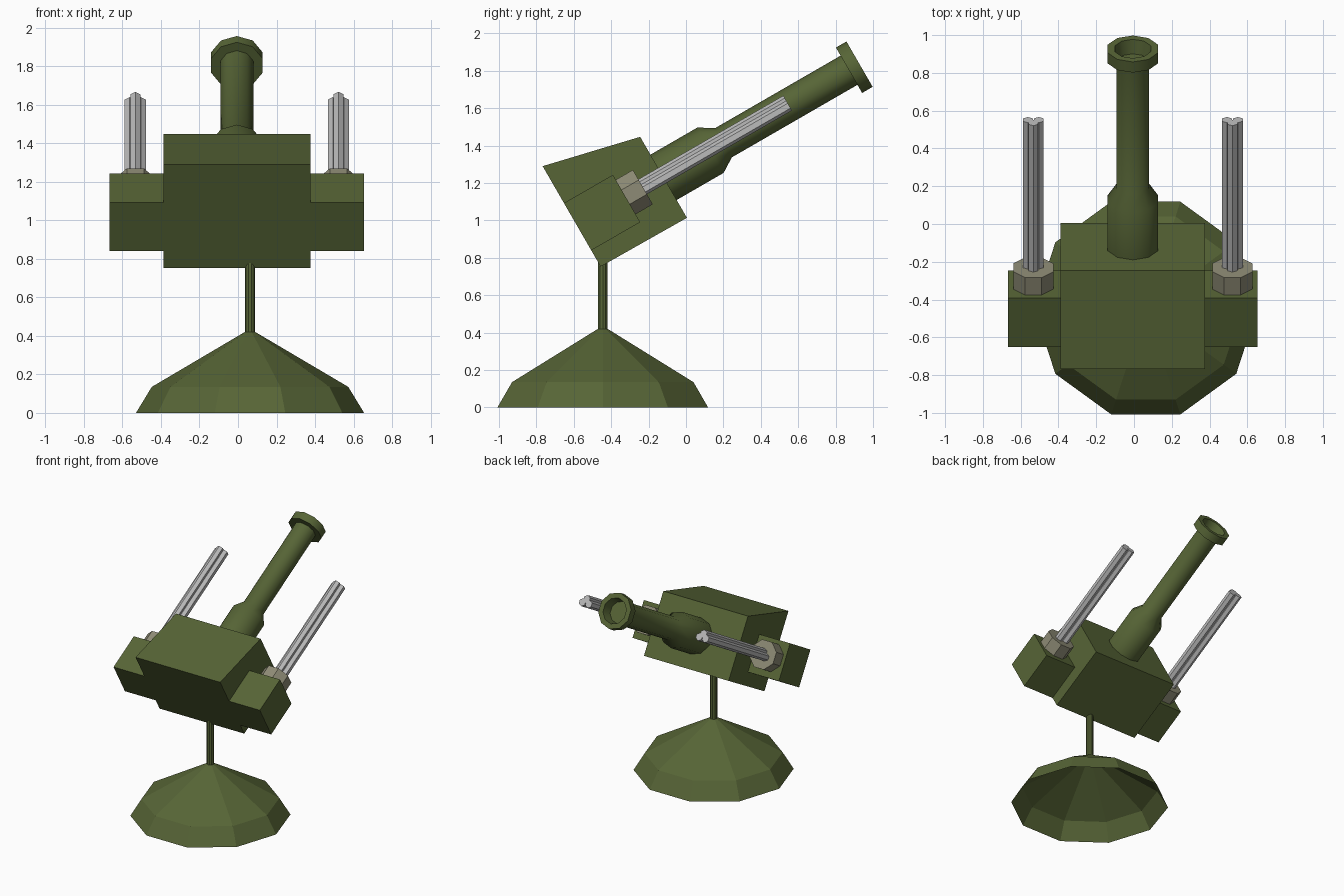
import bpy, bmesh, math
from mathutils import Matrix, Vector

if "Cube" in bpy.data.objects:
    bpy.data.objects.remove(bpy.data.objects["Cube"])


def material(name, rgb):
    m = bpy.data.materials.new(name)
    m.diffuse_color = (*rgb, 1)
    m.use_nodes = True
    m.node_tree.nodes["Principled BSDF"].inputs["Base Color"].default_value = m.diffuse_color
    return m


OLIVE = material("olive green", (0.095, 0.130, 0.037))
GREY = material("light steel", (0.50, 0.50, 0.50))
KHAKI = material("khaki grey", (0.27, 0.26, 0.18))

# Gun frame: local y runs along the barrel, local z is across it
GUN = Matrix.Translation((-0.006, -0.12, 1.23)) @ Matrix.Rotation(math.radians(30), 4, 'X')
BASE = Matrix.Translation((0.0625, -0.445, 0)) @ Matrix.Rotation(math.radians(90), 4, 'X')


def make(name, bm, mat, frame, recalc=True):
    if recalc:
        bmesh.ops.recalc_face_normals(bm, faces=bm.faces)
    bm.transform(frame)
    me = bpy.data.meshes.new(name)
    bm.to_mesh(me)
    bm.free()
    me.materials.append(mat)
    ob = bpy.data.objects.new(name, me)
    bpy.context.collection.objects.link(ob)
    return ob


def lathe(name, rings, sides, mat, frame, turn=0.0, caps=(True, True)):
    """Rings of (radius, distance along local y), joined by quads."""
    bm = bmesh.new()
    loops = []
    for r, t in rings:
        angles = [turn + 2 * math.pi * i / sides for i in range(sides)]
        loops.append([bm.verts.new((r * math.sin(a), t, r * math.cos(a))) for a in angles])
    for a, b in zip(loops, loops[1:]):
        for i in range(sides):
            j = (i + 1) % sides
            bm.faces.new((a[i], a[j], b[j], b[i]))
    if caps[0]:
        bm.faces.new(loops[0])
    if caps[1]:
        bm.faces.new(loops[-1])
    return make(name, bm, mat, frame)


def prism(name, profile, x0, x1, mat, frame):
    """Side profile of (y, z) points, extruded from x0 to x1."""
    bm = bmesh.new()
    face = bm.faces.new([bm.verts.new((x0, y, z)) for y, z in profile])
    out = bmesh.ops.extrude_face_region(bm, geom=[face])
    verts = [v for v in out["geom"] if isinstance(v, bmesh.types.BMVert)]
    bmesh.ops.translate(bm, verts=verts, vec=Vector((x1 - x0, 0, 0)))
    return make(name, bm, mat, frame)


# Hollow faceted foot and its post
UP = Matrix.Translation((0.0625, -0.445, 0)) @ Matrix.Rotation(math.pi / 2, 4, 'X')
lathe("foot", [(0.592, 0), (0.51, 0.135), (0.027, 0.42)], 10, OLIVE, UP,
      turn=math.pi / 2, caps=(False, False))
lathe("post", [(0.027, 0.42), (0.027, 0.90)], 10, OLIVE, UP, turn=math.pi / 2)

# Main housing with a sloped roof
prism("housing", [(0, -0.25), (0, 0.25), (-0.53, 0.375), (-0.53, -0.245)],
      -0.382, 0.382, OLIVE, GUN)

# Main barrel: thick sleeve, tube, muzzle ring and bore
barrel = lathe("barrel", [(0.14, -0.02), (0.14, 0.29), (0.09, 0.37), (0.09, 1.145), (0.14, 1.145),
                          (0.14, 1.21), (0.10, 1.21), (0.085, 1.13)], 10, OLIVE, GUN)
bpy.context.view_layer.objects.active = barrel
barrel.select_set(True)
bpy.ops.object.shade_smooth_by_angle(angle=math.radians(38))

# Side pods, each with a collar and a cluster of three thin barrels
for side, s in (("left", -1), ("right", 1)):
    prism(side + "_pod", [(-0.228, -0.145), (-0.228, 0.147), (-0.53, 0.147), (-0.53, -0.145)],
          s * 0.382, s * 0.66, OLIVE, GUN)
    axis = GUN @ Matrix.Translation((s * 0.527, 0, 0.01))
    lathe(side + "_collar", [(0.115, -0.235), (0.115, -0.122)], 8, KHAKI, axis, turn=math.pi / 8)
    for n, (x, z) in enumerate(((0, 0.018), (-0.029, -0.014), (0.029, -0.014))):
        lathe(f"{side}_thin_barrel_{n + 1}", [(0.030, -0.15), (0.030, 0.773)], 6, GREY,
              axis @ Matrix.Translation((x, 0, z)))

# Stand the foot upright: its lathe axis was turned to point down
for name in ("foot", "post"):
    me = bpy.data.objects[name].data
    for v in me.vertices:
        v.co.z = abs(v.co.z)
    if sum(p.normal.z for p in me.polygons) < 0 and name == "foot":
        me.flip_normals()
